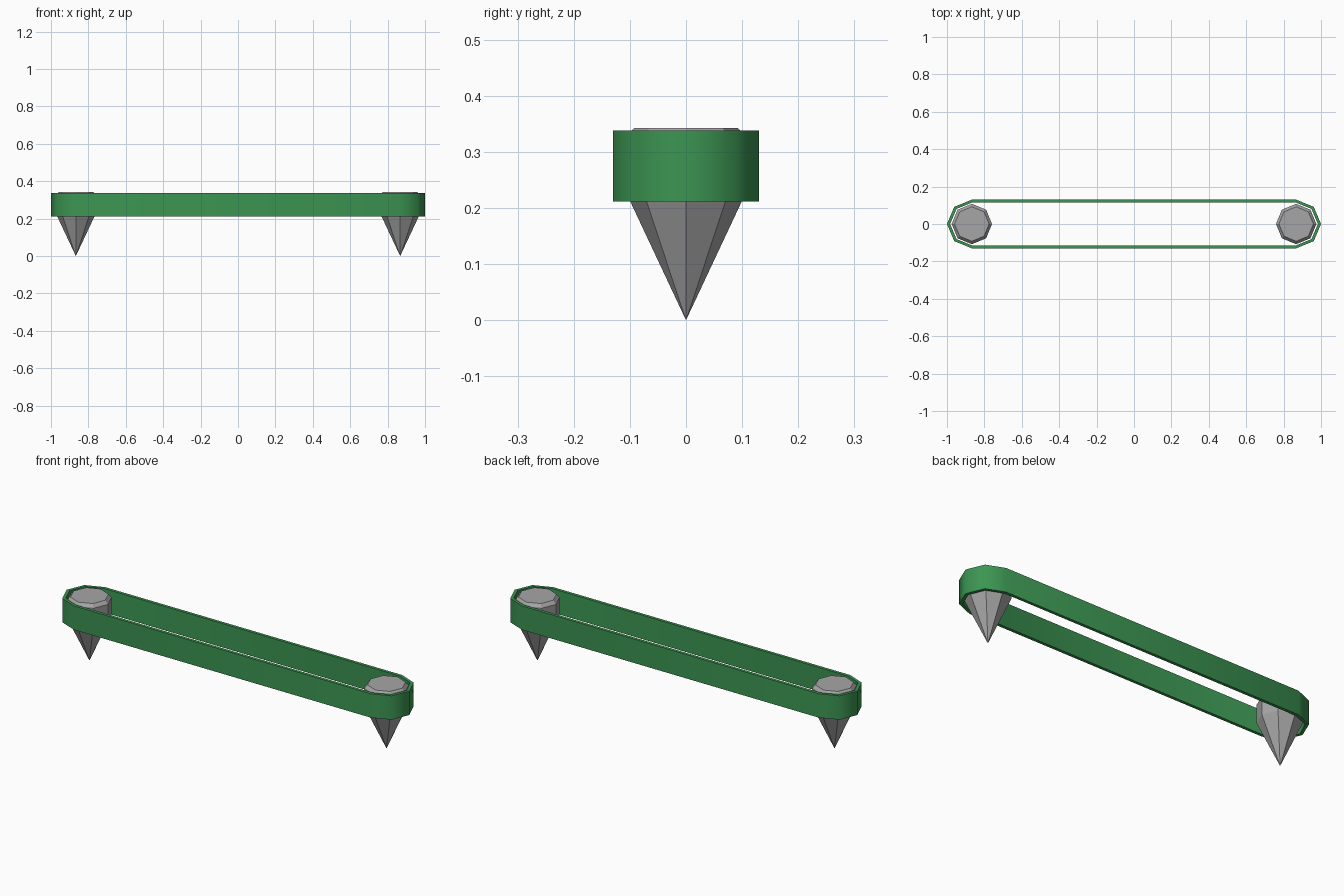
import bpy, bmesh, math

if "Cube" in bpy.data.objects:
    bpy.data.objects.remove(bpy.data.objects["Cube"])

CX = 0.867      # distance of each stake from the middle


def material(name, col):
    m = bpy.data.materials.new(name)
    m.diffuse_color = (*col, 1)
    m.use_nodes = True
    m.node_tree.nodes["Principled BSDF"].inputs["Base Color"].default_value = m.diffuse_color
    return m


steel = material("grey steel", (0.38, 0.38, 0.38))
green = material("green band", (0.045, 0.30, 0.085))


def finish(name, bm, mat):
    bmesh.ops.recalc_face_normals(bm, faces=bm.faces[:])
    me = bpy.data.meshes.new(name)
    bm.to_mesh(me)
    bm.free()
    me.materials.append(mat)
    ob = bpy.data.objects.new(name, me)
    bpy.context.collection.objects.link(ob)
    return ob


def bridge(bm, a, b):
    n = len(a)
    for i in range(n):
        j = (i + 1) % n
        bm.faces.new((a[i], a[j], b[j], b[i]))


# Pointed eight-sided stake with a chamfered top
def stake(name, x):
    bm = bmesh.new()
    tip = bm.verts.new((x, 0, 0))
    rings = []
    for r, z in ((0.108, 0.23), (0.108, 0.325), (0.092, 0.343)):
        rings.append([bm.verts.new((x + r * math.cos(k * math.pi / 4),
                                    r * math.sin(k * math.pi / 4), z)) for k in range(8)])
    for k in range(8):
        bm.faces.new((tip, rings[0][(k + 1) % 8], rings[0][k]))
    bridge(bm, rings[0], rings[1])
    bridge(bm, rings[1], rings[2])
    bm.faces.new(rings[2])
    return finish(name, bm, steel)


stake("left_stake", -CX)
stake("right_stake", CX)


# Stretched loop of band around both stakes
def loop(bm, rx, ry, z):
    pts = []
    for side, start in ((1, -90), (-1, 90)):
        for k in range(5):
            a = math.radians(start + 45 * k)
            pts.append(bm.verts.new((side * CX + rx * math.cos(a), ry * math.sin(a), z)))
    return pts


bm = bmesh.new()
loops = [loop(bm, rx, ry, z) for rx, ry, z in (
    (0.133, 0.130, 0.212), (0.133, 0.130, 0.338),
    (0.116, 0.114, 0.338), (0.116, 0.114, 0.212))]
for i in range(4):
    bridge(bm, loops[i], loops[(i + 1) % 4])
band = finish("band", bm, green)

# Smooth around the ends, sharp along the rims
bpy.context.view_layer.objects.active = band
band.select_set(True)
bpy.ops.object.shade_smooth_by_angle(angle=math.radians(60))
